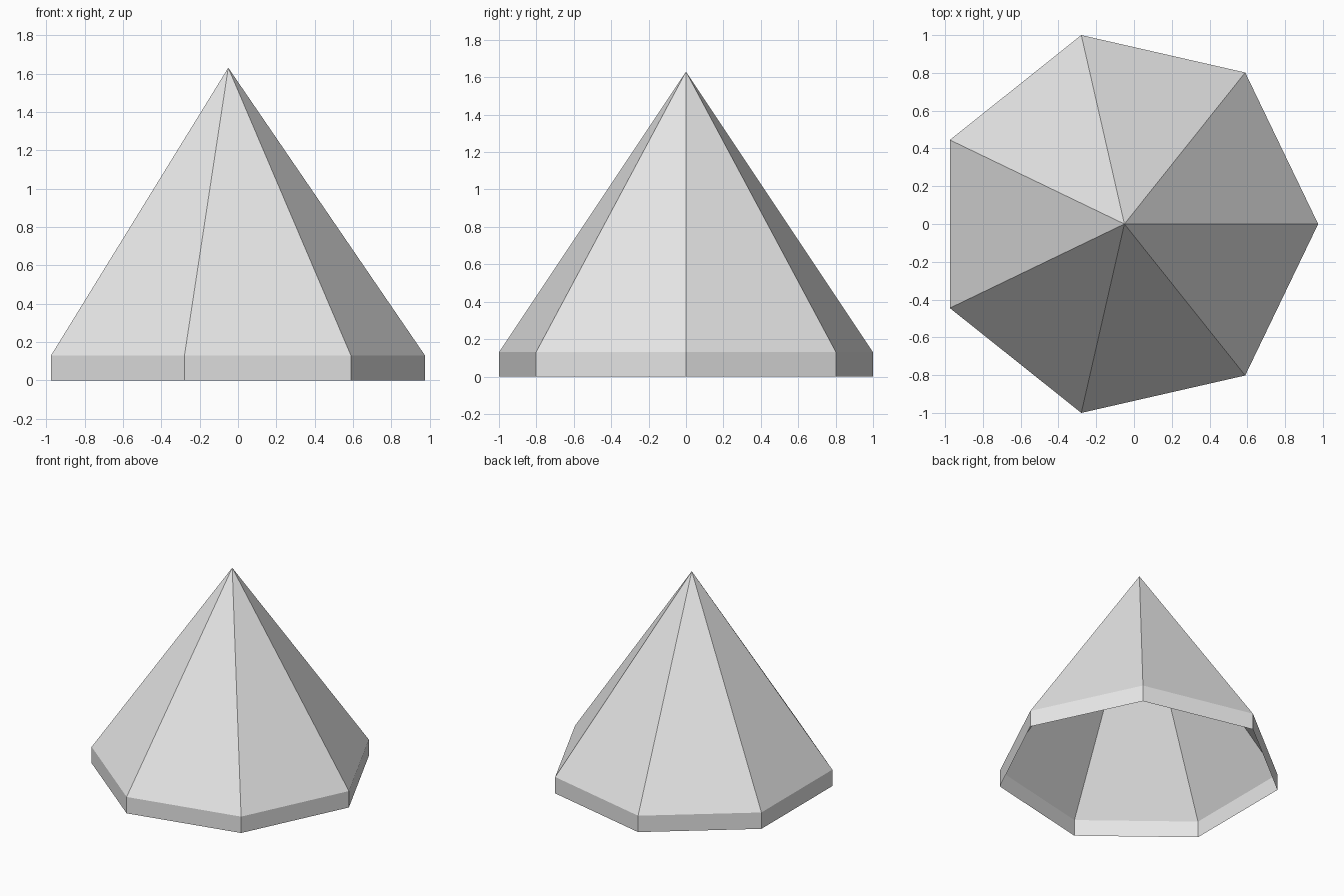
import bpy
import bmesh
from math import pi, sin, cos

SIDES = 7
RADIUS = 1 / sin(4 * pi / SIDES)                    # widest corners reach y = +-1
CENTRE_X = -RADIUS * (1 - cos(pi / SIDES)) / 2      # centres the bounds on x
SKIRT_TOP = 0.13
APEX = 1.63

default_cube = bpy.data.objects.get("Cube")
if default_cube:
    bpy.data.objects.remove(default_cube, do_unlink=True)

# Plain light grey
grey = bpy.data.materials.new("light_grey")
grey.use_nodes = True
grey.diffuse_color = (0.8, 0.8, 0.8, 1)
grey.node_tree.nodes["Principled BSDF"].inputs["Base Color"].default_value = (0.8, 0.8, 0.8, 1)

# Rim corners on the ground, first corner pointing to +x
bm = bmesh.new()
rim = []
for i in range(SIDES):
    a = 2 * pi * i / SIDES
    rim.append(bm.verts.new((CENTRE_X + RADIUS * cos(a), RADIUS * sin(a), 0)))
eave = [bm.verts.new((v.co.x, v.co.y, SKIRT_TOP)) for v in rim]
apex = bm.verts.new((CENTRE_X, 0, APEX))

# Short upright skirt and pointed roof, hollow and open underneath
for i in range(SIDES):
    j = (i + 1) % SIDES
    bm.faces.new((rim[i], rim[j], eave[j], eave[i]))
    bm.faces.new((eave[i], eave[j], apex))

mesh = bpy.data.meshes.new("pointed_roof")
bm.to_mesh(mesh)
bm.free()
mesh.materials.append(grey)
roof = bpy.data.objects.new("pointed_roof", mesh)
bpy.context.collection.objects.link(roof)
